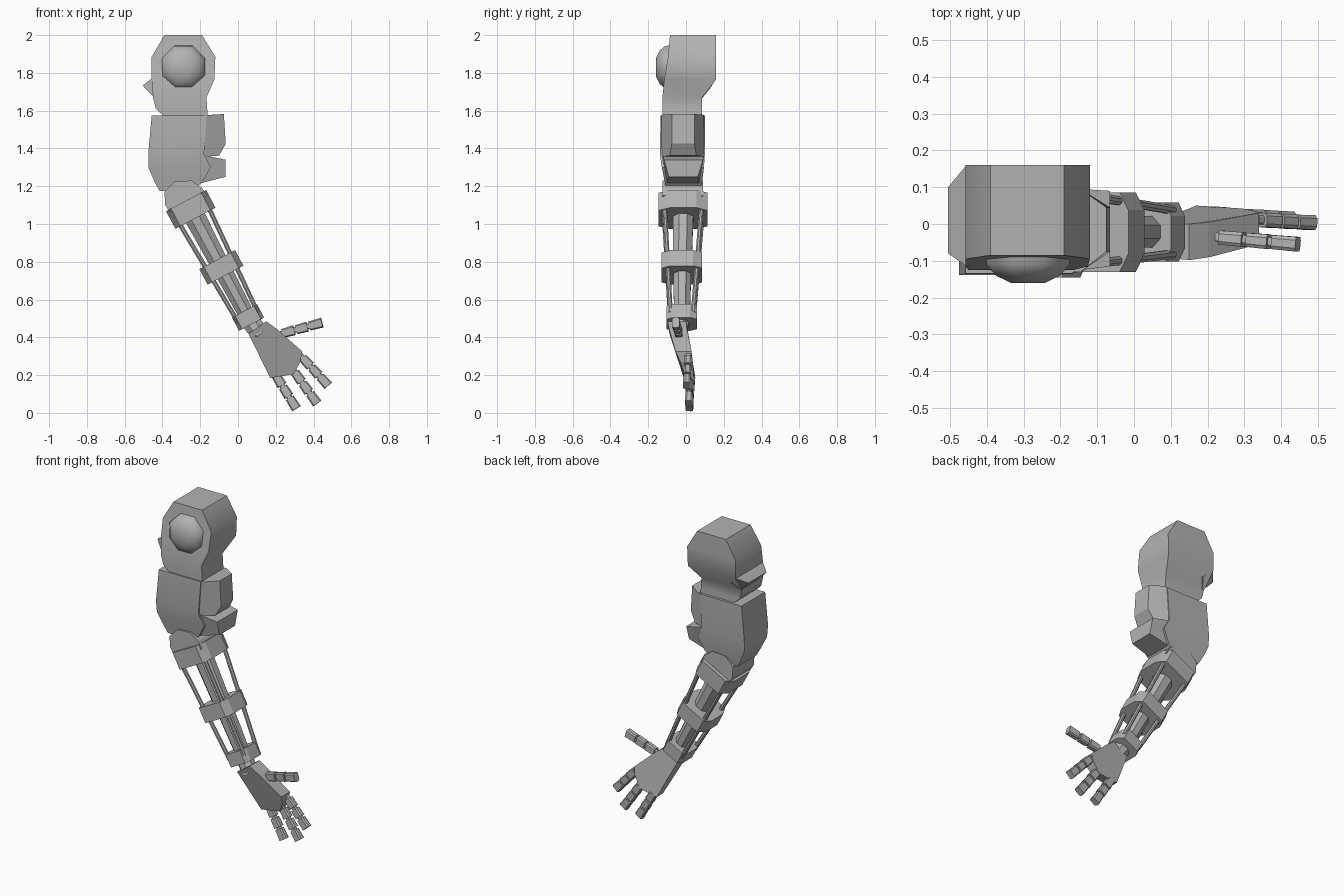
import bpy, bmesh, math
from mathutils import Vector

if "Cube" in bpy.data.objects:
    bpy.data.objects.remove(bpy.data.objects["Cube"])

grey = bpy.data.materials.new("plain grey")
grey.diffuse_color = (0.45, 0.45, 0.45, 1)
grey.use_nodes = True
grey.node_tree.nodes["Principled BSDF"].inputs["Base Color"].default_value = grey.diffuse_color


def loft(name, rings, smooth=0):
    """Skin a list of equal-length rings and cap both ends."""
    bm = bmesh.new()
    vs = [[bm.verts.new(p) for p in r] for r in rings]
    n = len(vs[0])
    for a, b in zip(vs, vs[1:]):
        for i in range(n):
            j = (i + 1) % n
            bm.faces.new((a[i], a[j], b[j], b[i]))
    bm.faces.new(vs[0])
    bm.faces.new(vs[-1])
    bmesh.ops.recalc_face_normals(bm, faces=bm.faces)
    me = bpy.data.meshes.new(name)
    bm.to_mesh(me)
    bm.free()
    me.materials.append(grey)
    if smooth:
        me.shade_smooth()
        me.set_sharp_from_angle(angle=math.radians(smooth))
    ob = bpy.data.objects.new(name, me)
    bpy.context.collection.objects.link(ob)
    return ob


def stack(name, rows, smooth=0):
    """Boxy body from rows of (z, left, right, front, back)."""
    return loft(name, [[(l, f, z), (r, f, z), (r, b, z), (l, b, z)]
                       for z, l, r, f, b in rows], smooth)


def slab(name, pts, smooth=0):
    """Front-view outline of (x, z, front y, back y)."""
    return loft(name, [[(x, f, z) for x, z, f, b in pts],
                       [(x, b, z) for x, z, f, b in pts]], smooth)


CHAMFER = [(1, .55), (.75, 1), (-.75, 1), (-1, .55),
           (-1, -.55), (-.75, -1), (.75, -1), (1, -.55)]
ROUND = [(math.cos(math.pi * (i + .5) / 4), math.sin(math.pi * (i + .5) / 4)) for i in range(8)]


def bar(name, p0, p1, s0, s1=None, section=CHAMFER, smooth=0):
    """Bar from p0 to p1 with half sizes (across, depth) at each end."""
    p0, p1 = Vector(p0), Vector(p1)
    d = (p1 - p0).normalized()
    u = Vector((-d.z, 0, d.x)).normalized()
    v = u.cross(d)
    return loft(name, [[p + u * a * s[0] + v * b * s[1] for a, b in section]
                       for p, s in ((p0, s0), (p1, s1 or s0))], smooth)


# Shoulder cap, side flap and dome
stack("shoulder", [
    (2.00, -.39, -.19, -.085, .16), (1.885, -.457, -.12, -.095, .16),
    (1.765, -.457, -.125, -.115, .16), (1.67, -.45, -.167, -.125, .085),
    (1.61, -.435, -.163, -.125, .085), (1.56, -.38, -.16, -.125, .085)], 50)
slab("shoulder_flap", [
    (-.505, 1.733, -.08, .10), (-.455, 1.772, -.115, .16),
    (-.40, 1.72, -.115, .13), (-.44, 1.665, -.12, .085)])
loft("shoulder_dome", [[(-.288 + r * c, y, 1.83 + r * s) for c, s in ROUND]
     for y, r in ((-.08, .125), (-.11, .122), (-.14, .095), (-.16, .05))], 60)

# Upper arm with two side blocks
stack("upper_arm", [
    (1.575, -.457, -.165, -.135, .10), (1.37, -.475, -.18, -.138, .10),
    (1.30, -.475, -.145, -.128, .095), (1.22, -.44, -.19, -.112, .085),
    (1.175, -.415, -.24, -.105, .075)], 35)
slab("upper_side_block", [
    (-.19, 1.575, -.13, .095), (-.145, 1.578, -.13, .095),
    (-.075, 1.582, -.075, .045), (-.065, 1.425, -.075, .045),
    (-.10, 1.362, -.085, .055), (-.19, 1.355, -.13, .095)])
slab("lower_side_block", [
    (-.20, 1.362, -.125, .095), (-.145, 1.357, -.125, .095),
    (-.065, 1.34, -.115, .09), (-.065, 1.25, -.092, .063),
    (-.20, 1.215, -.10, .07)])

# Elbow knuckle
slab("elbow", [(x, z, -.125, .09) for x, z in (
    (-.39, 1.17), (-.336, 1.225), (-.245, 1.23), (-.19, 1.19),
    (-.165, 1.15), (-.27, 1.04), (-.36, 1.06), (-.385, 1.10))])

# Forearm: core, collars and four tension rods
AX = Vector((.467, 0, -.884))
UP = Vector((.884, 0, .467))
TOP, MID, END = Vector((-.25, -.015, 1.077)), Vector((-.088, -.022, .77)), Vector((.053, -.022, .505))
for name, c, half, size in (("elbow_collar", TOP, .053, (.12, .13)),
                            ("forearm_collar", MID, .047, (.107, .108)),
                            ("wrist_collar", END, .04, (.075, .08))):
    bar(name, c - AX * half, c + AX * half, size)
bar("forearm_core", TOP, END, (.062, .06), (.045, .045), ROUND)
for su in (-1, 1):
    for sy in (-1, 1):
        bar("forearm_rod", TOP + UP * su * .09 + Vector((0, sy * .1, 0)),
            END + UP * su * .058 + Vector((0, sy * .06, 0)), (.013, .013), section=ROUND)

# Wrist and palm
bar("wrist", END, (.12, -.045, .41), (.055, .05), (.05, .045), ROUND)
slab("palm", [
    (.055, .42, -.088, .005), (.15, .485, -.098, 0), (.205, .445, -.09, .005),
    (.34, .325, -.055, .03), (.33, .27, -.03, .035),
    (.295, .205, -.01, .042), (.17, .185, -.012, .05)])

# Fingers and thumb: three segments on a thin core
DIGITS = {
    "outer_finger": ((.19, .03, .215), (.309, .018, .023)),
    "middle_finger": ((.29, .022, .23), (.419, .014, .05)),
    "inner_finger": ((.33, .012, .305), (.478, .004, .145)),
    "thumb": ((.215, -.035, .415), (.445, -.055, .478))}
for name, (a, b) in DIGITS.items():
    a, b = Vector(a), Vector(b)
    bar(name + "_core", a, a.lerp(b, .95), (.015, .012))
    for s, e in ((.09, .36), (.41, .66), (.71, 1)):
        bar(name + "_segment", a.lerp(b, s), a.lerp(b, e), (.024, .019), (.027, .02))
